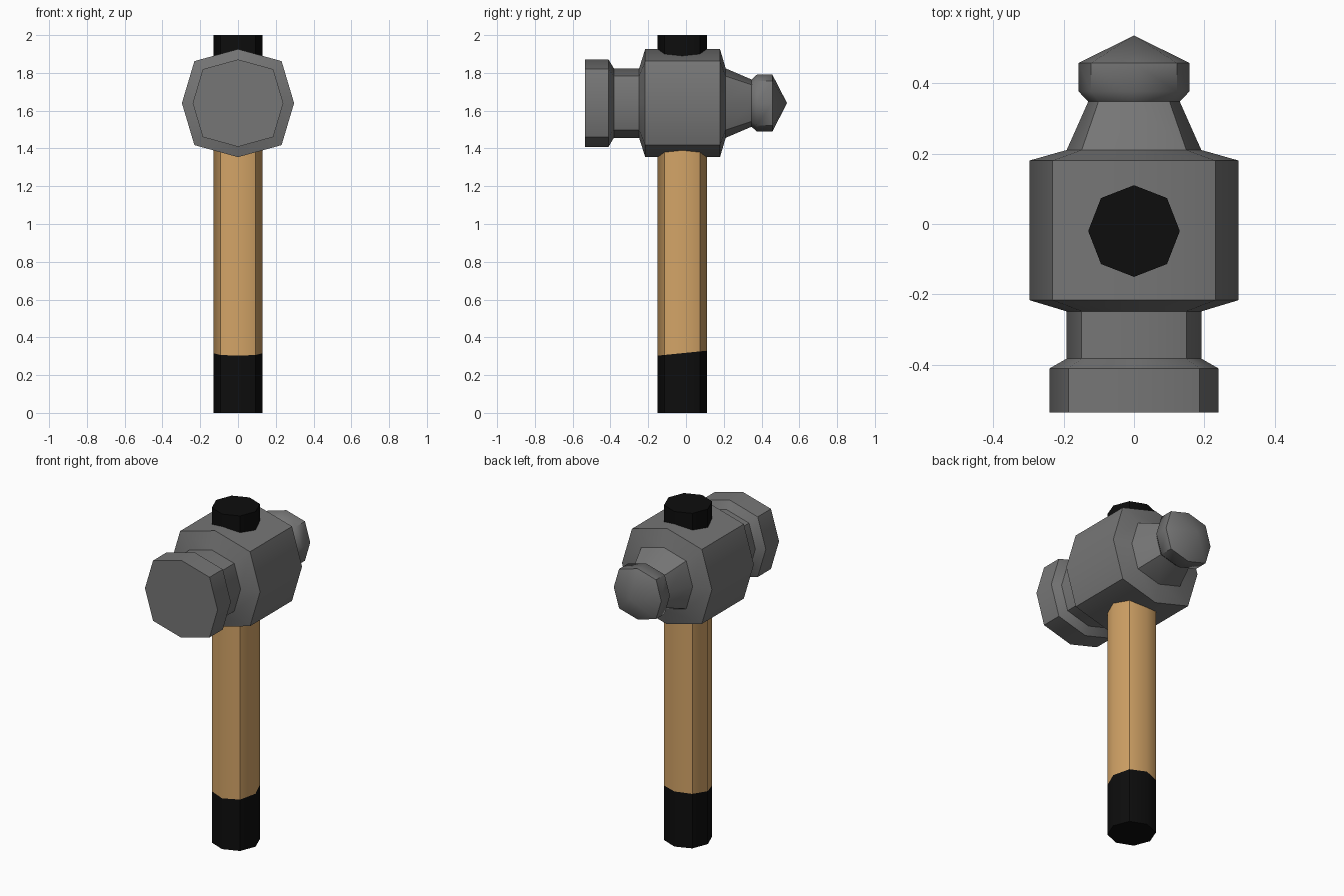
import bpy, bmesh, math
from mathutils import Vector

if "Cube" in bpy.data.objects:
    bpy.data.objects.remove(bpy.data.objects["Cube"])


def material(name, rgb):
    m = bpy.data.materials.new(name)
    m.diffuse_color = (*rgb, 1)
    m.use_nodes = True
    m.node_tree.nodes["Principled BSDF"].inputs["Base Color"].default_value = m.diffuse_color
    return m


steel = material("steel grey", (0.18, 0.18, 0.18))
wood = material("light wood", (0.65, 0.37, 0.135))
black = material("black grip", (0.004, 0.004, 0.004))


def octagon(rx, ry, diag):
    """Eight points, corners on the axes, diagonal corners scaled by diag."""
    pts = []
    for i in range(8):
        a = i * math.pi / 4
        k = 1 if i % 2 == 0 else diag * math.sqrt(2)
        pts.append((rx * k * math.cos(a), ry * k * math.sin(a)))
    return pts


def loft(name, rings, mats, tip=None):
    """Skin a list of rings, cap the start, close the end with a cap or a point."""
    bm = bmesh.new()
    loops = [[bm.verts.new(p) for p in ring] for ring in rings]
    for a, b in zip(loops, loops[1:]):
        for i in range(8):
            j = (i + 1) % 8
            bm.faces.new((a[i], a[j], b[j], b[i]))
    bm.faces.new(loops[0])
    if tip:
        t = bm.verts.new(tip)
        for i in range(8):
            bm.faces.new((loops[-1][i], loops[-1][(i + 1) % 8], t))
    else:
        bm.faces.new(loops[-1])
    bmesh.ops.recalc_face_normals(bm, faces=bm.faces)
    me = bpy.data.meshes.new(name)
    bm.to_mesh(me)
    bm.free()
    ob = bpy.data.objects.new(name, me)
    bpy.context.collection.objects.link(ob)
    for m in mats:
        me.materials.append(m)
    bpy.ops.object.select_all(action='DESELECT')
    ob.select_set(True)
    bpy.context.view_layer.objects.active = ob
    bpy.ops.object.shade_smooth_by_angle(angle=math.radians(45))
    return ob


# hammer head: octagonal profile along y, (y, radius)
profile = [(-0.535, 0.24), (-0.41, 0.24), (-0.382, 0.191), (-0.248, 0.191),
           (-0.216, 0.297), (0.18, 0.297), (0.21, 0.191), (0.347, 0.13),
           (0.376, 0.157), (0.457, 0.157)]
head_rings = [[(x, y, 1.64 + z) for x, z in octagon(r, r * 0.963, 0.777)]
              for y, r in profile]
loft("hammer_head", head_rings, [steel], tip=(0, 0.535, 1.64))

# handle: octagonal shaft with dark grip and dark top, grip edge a little higher at the back
shaft = octagon(0.13, 0.13, 0.72)
handle_rings = [[(x, y - 0.02, z + slope * y) for x, y in shaft]
                for z, slope in ((0, 0), (0.316, 0.1), (1.65, 0), (2, 0))]
handle = loft("handle", handle_rings, [wood, black])
for f in handle.data.polygons:
    f.material_index = 0 if 0.4 < f.center.z < 1.64 else 1
